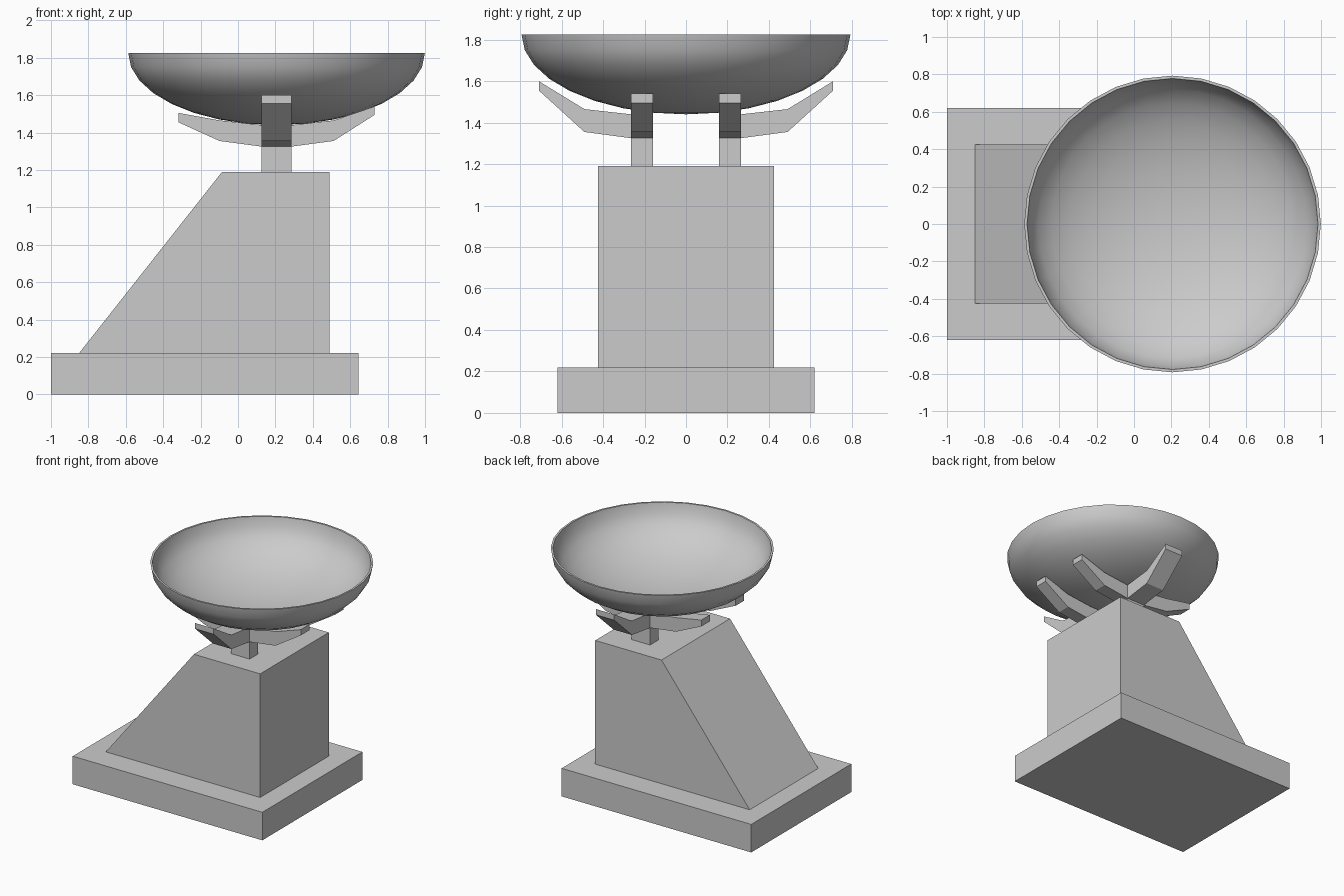
import bpy
import bmesh
import math
from mathutils import Vector

if "Cube" in bpy.data.objects:
    bpy.data.objects.remove(bpy.data.objects["Cube"], do_unlink=True)

# The single grey used on every part
GREY = (0.6, 0.6, 0.6, 1)
grey = bpy.data.materials.new("plain grey")
grey.diffuse_color = GREY
grey.use_nodes = True
grey.node_tree.nodes["Principled BSDF"].inputs["Base Color"].default_value = GREY

CX = 0.206            # bowl and support centre in x
HALF_X = 0.08         # half the post size in x
POST_Y = 0.2125       # post centre in y
HALF_Y = 0.0525       # half the post size in y


def finish(name, bm):
    bmesh.ops.recalc_face_normals(bm, faces=bm.faces)
    mesh = bpy.data.meshes.new(name)
    bm.to_mesh(mesh)
    bm.free()
    mesh.materials.append(grey)
    obj = bpy.data.objects.new(name, mesh)
    bpy.context.collection.objects.link(obj)
    return obj


def prism(name, outline, origin, direction, half_width):
    """Extrude an outline of (distance along direction, height) sideways."""
    along = Vector(direction)
    side = along.cross(Vector((0, 0, 1))) * half_width
    bm = bmesh.new()
    verts = [bm.verts.new(Vector(origin) + along * d + Vector((0, 0, z)) - side)
             for d, z in outline]
    face = bm.faces.new(verts)
    new = bmesh.ops.extrude_face_region(bm, geom=[face])["geom"]
    moved = [v for v in new if isinstance(v, bmesh.types.BMVert)]
    bmesh.ops.translate(bm, verts=moved, vec=side * 2)
    return finish(name, bm)


def box_outline(a, b, low, high):
    return [(a, low), (b, low), (b, high), (a, high)]


# Base slab and sloping pedestal
prism("base_slab", box_outline(-1, 0.645, 0, 0.22), (0, 0, 0), (1, 0, 0), 0.62)
prism("pedestal", [(-0.85, 0.22), (0.49, 0.22), (0.49, 1.19), (-0.085, 1.19)],
      (0, 0, 0), (1, 0, 0), 0.425)


# Bent arm cradling the bowl
def arm(name, origin, direction, half_width, tip_low, tip_high):
    outline = [(0, 1.325), (0.225, 1.355), (0.445, tip_low),
               (0.445, tip_high), (0.225, 1.465), (0, 1.44)]
    prism(name, outline, origin, direction, half_width)


# Two posts, each with three arms
for label, s in (("front", -1), ("back", 1)):
    y = s * POST_Y
    prism(label + "_post", box_outline(-HALF_X, HALF_X, 1.19, 1.44),
          (CX, y, 0), (1, 0, 0), HALF_Y)
    arm(label + "_outer_arm", (CX, y + s * HALF_Y, 0), (0, s, 0),
        HALF_X, 1.555, 1.60)
    arm(label + "_left_arm", (CX + HALF_X, y, 0), (1, 0, 0),
        HALF_Y, 1.495, 1.54)
    arm(label + "_right_arm", (CX - HALF_X, y, 0), (-1, 0, 0),
        HALF_Y, 1.455, 1.505)

# Bowl: half an ellipsoid shell spun from an outer and an inner arc
RIM_Z, RADIUS, DEPTH, WALL, STEPS = 1.825, 0.793, 0.385, 0.015, 8
arcs = [(RADIUS, DEPTH, i) for i in range(STEPS + 1)]
arcs += [(RADIUS - WALL, DEPTH - WALL, i) for i in reversed(range(STEPS + 1))]
bm = bmesh.new()
profile = []
for radius, depth, i in arcs:
    t = math.pi / 2 * (1 - i / STEPS)
    profile.append(bm.verts.new((CX + radius * math.sin(t), 0,
                                 RIM_Z - depth * math.cos(t))))
profile = profile[STEPS::-1][::-1][::-1] + profile[:STEPS:-1]
# Order is pole to rim outside, then rim to pole inside
edges = [bm.edges.new(pair) for pair in zip(profile, profile[1:])]
bmesh.ops.spin(bm, geom=profile + edges, cent=(CX, 0, 0), axis=(0, 0, 1),
               angle=math.tau, steps=32, use_merge=False)
bmesh.ops.remove_doubles(bm, verts=bm.verts, dist=0.0005)
bowl = finish("bowl", bm)

bpy.ops.object.select_all(action="DESELECT")
bowl.select_set(True)
bpy.context.view_layer.objects.active = bowl
bpy.ops.object.shade_smooth_by_angle(angle=math.radians(35))
